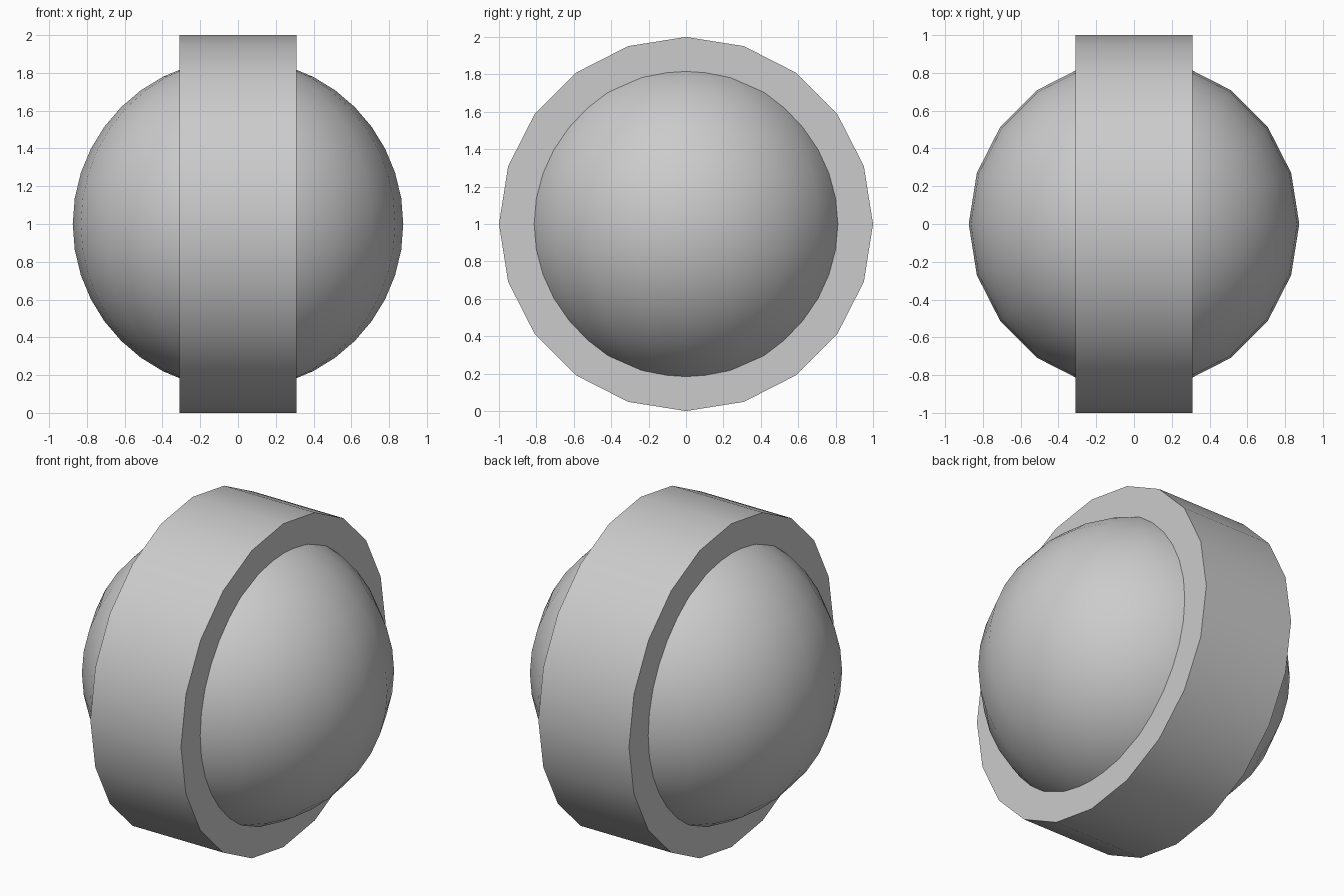
import bpy
from math import radians

if "Cube" in bpy.data.objects:
    bpy.data.objects.remove(bpy.data.objects["Cube"])

CENTRE = (0, 0, 1)


def finish(name):
    obj = bpy.context.object
    obj.name = name
    obj.data.name = name
    bpy.ops.object.transform_apply(location=False, rotation=True, scale=True)
    bpy.ops.object.shade_smooth_by_angle(angle=radians(30))
    return obj


# Ball: 20 segments around the vertical axis, 20 rings
bpy.ops.mesh.primitive_uv_sphere_add(segments=20, ring_count=20, radius=0.875, location=CENTRE)
finish("ball")

# Wide band around the middle, its axis along x
bpy.ops.mesh.primitive_cylinder_add(vertices=20, radius=1, depth=0.62, location=CENTRE,
                                    rotation=(0, radians(90), 0))
finish("band")
